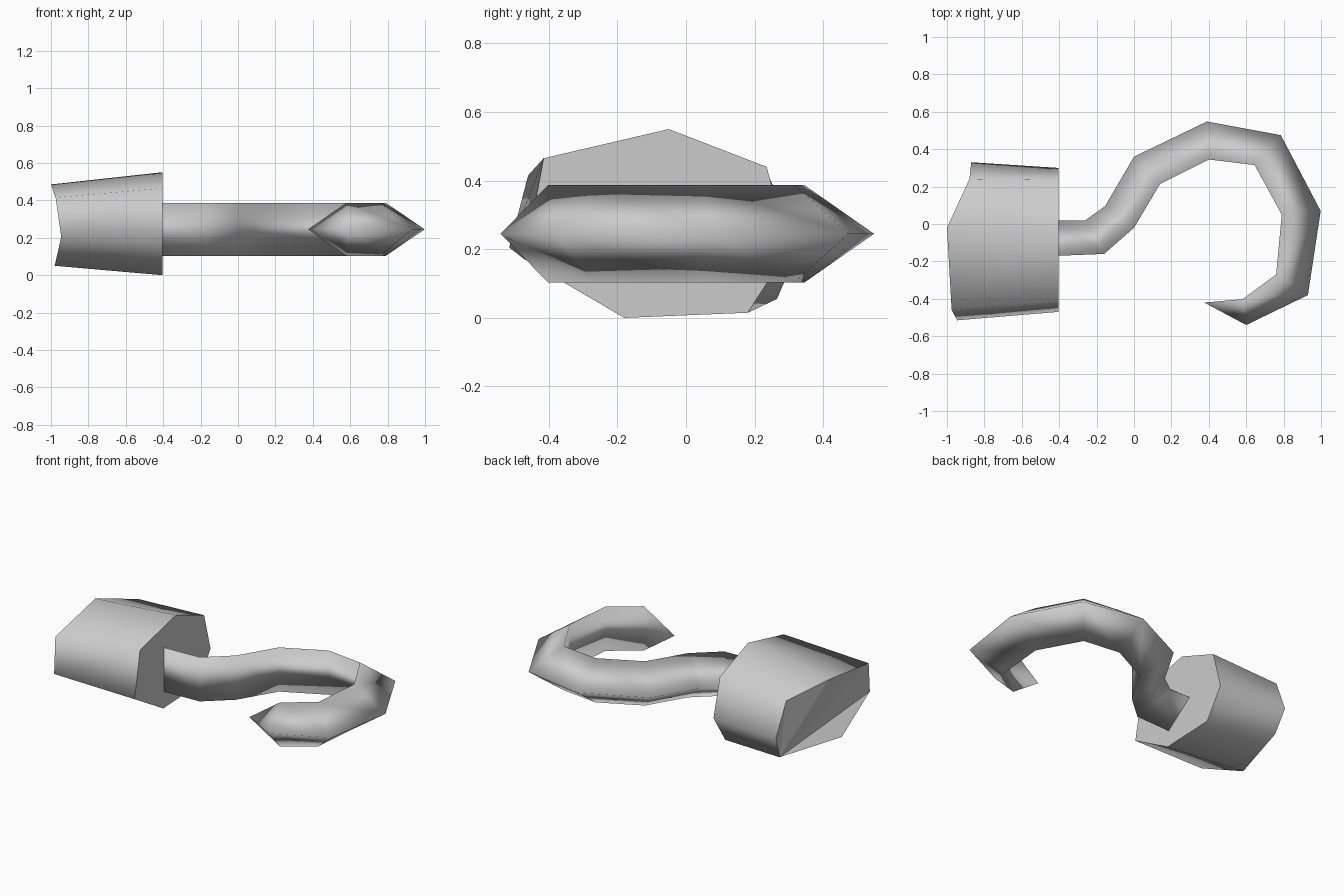
import bpy, bmesh

if "Cube" in bpy.data.objects:
    bpy.data.objects.remove(bpy.data.objects["Cube"], do_unlink=True)

steel = bpy.data.materials.new("plain_grey")
steel.use_nodes = True
GREY = (0.6, 0.6, 0.6, 1.0)
steel.diffuse_color = GREY
steel.node_tree.nodes["Principled BSDF"].inputs["Base Color"].default_value = GREY


def loft(bm, a, b):
    """Join two rings of equal length with smooth quads."""
    n = len(a)
    for i in range(n):
        bm.faces.new((a[i], a[(i + 1) % n], b[(i + 1) % n], b[i])).smooth = True


def finish(bm, name):
    bmesh.ops.recalc_face_normals(bm, faces=bm.faces[:])
    me = bpy.data.meshes.new(name)
    bm.to_mesh(me)
    bm.free()
    me.materials.append(steel)
    ob = bpy.data.objects.new(name, me)
    bpy.context.scene.collection.objects.link(ob)
    return ob


# Seven-sided cuff: flat end at the hook, slanted uneven end at the far side
flat_ring = [(-.05, .55), (-.415, .465), (-.47, .17), (-.18, 0),
             (.18, .015), (.30, .20), (.235, .44)]
slant_ring = [(-1, -.02, .485), (-.975, -.46, .415), (-.945, -.515, .205),
              (-.98, -.18, .05), (-.85, .265, .055), (-.87, .33, .205),
              (-.88, .24, .416)]
bm = bmesh.new()
v = [bm.verts.new((-.405, y, z)) for y, z in flat_ring]
w = [bm.verts.new(p) for p in slant_ring]
loft(bm, v, w)
bm.faces.new(v)
# The slanted cap folds along the line between its lower corners
for idx in ((2, 3, 4), (1, 2, 4), (0, 1, 4), (0, 4, 6), (4, 5, 6)):
    bm.faces.new([w[i] for i in idx])
finish(bm, "cuff")

# Hook: triangular section, one ridge outside and two edges inside
outer = [(-.41, .02), (-.26, .02), (-.155, .095), (0, .36), (.39, .548),
         (.785, .475), (.998, .07), (.93, -.38), (.60, -.54)]
inner = [(-.41, -.17), (-.16, -.16), (0, -.02), (.14, .215), (.40, .345),
         (.645, .315), (.79, .05), (.76, -.27), (.58, -.402)]
MID, HALF = .245, .142
bm = bmesh.new()
rings = [[bm.verts.new((*o, MID)), bm.verts.new((*i, MID + HALF)),
          bm.verts.new((*i, MID - HALF))] for o, i in zip(outer, inner)]
for a, b in zip(rings, rings[1:]):
    loft(bm, a, b)
bm.faces.new(rings[0])
# Pointed end
tip = bm.verts.new((.375, -.42, MID))
last = rings[-1]
for i in range(3):
    bm.faces.new((last[i], last[(i + 1) % 3], tip)).smooth = True
finish(bm, "hook")
